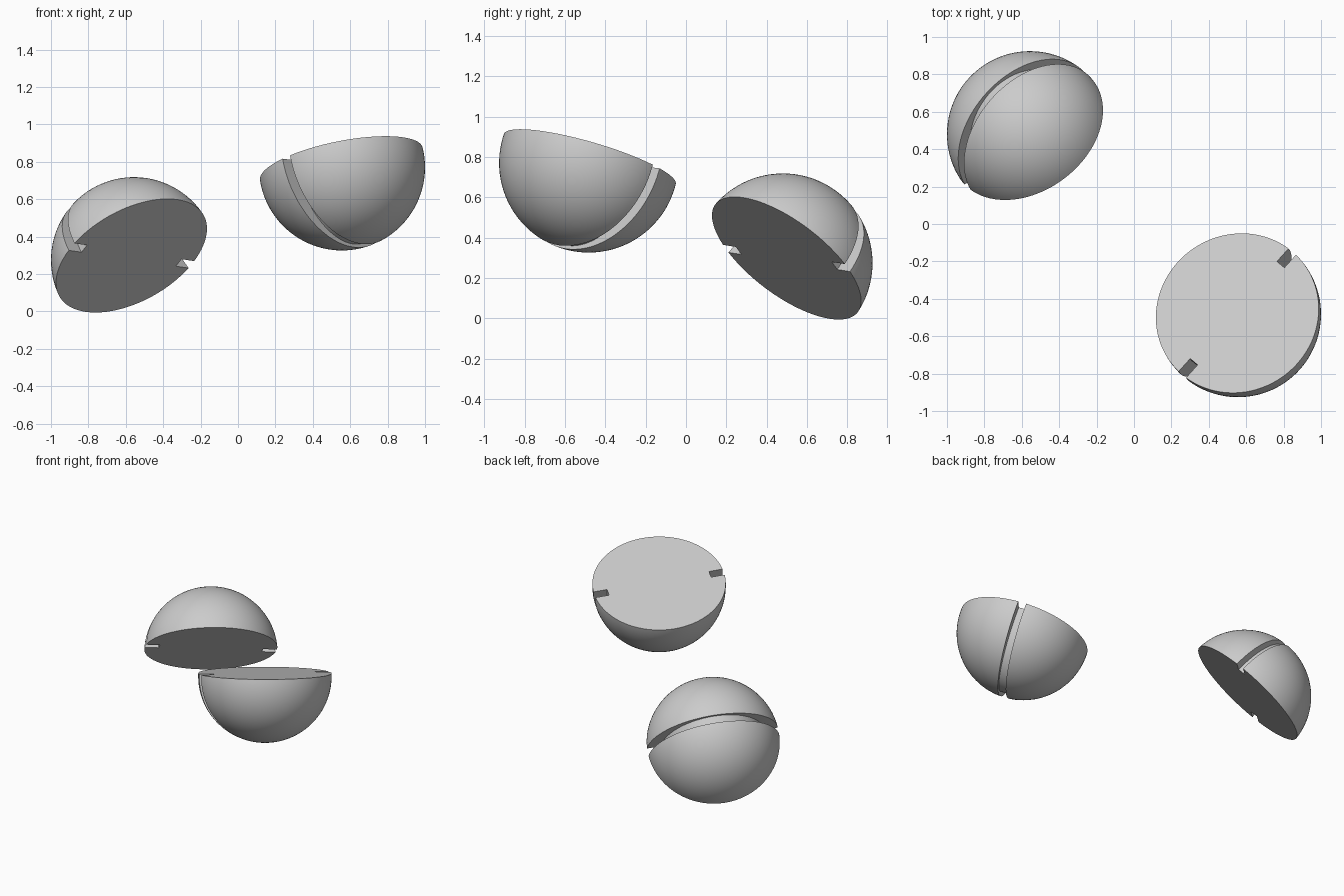
import bpy, bmesh, math
from mathutils import Vector, Matrix

if "Cube" in bpy.data.objects:
    bpy.data.objects.remove(bpy.data.objects["Cube"])

R = 0.444
GROOVE_WIDTH = 0.055

grey = bpy.data.materials.new("light grey")
grey.use_nodes = True
grey.diffuse_color = (0.6, 0.6, 0.6, 1)
grey.node_tree.nodes["Principled BSDF"].inputs["Base Color"].default_value = (0.6, 0.6, 0.6, 1)


def add_object(name, bm):
    mesh = bpy.data.meshes.new(name)
    bmesh.ops.recalc_face_normals(bm, faces=bm.faces)
    bm.to_mesh(mesh)
    bm.free()
    mesh.materials.append(grey)
    obj = bpy.data.objects.new(name, mesh)
    bpy.context.collection.objects.link(obj)
    return obj


def half_ball(name, cut):
    # ball sliced flat at the given height
    bm = bmesh.new()
    bmesh.ops.create_uvsphere(bm, u_segments=96, v_segments=48, radius=R)
    bmesh.ops.bisect_plane(bm, geom=bm.verts[:] + bm.edges[:] + bm.faces[:],
                           plane_co=(0, 0, cut), plane_no=(0, 0, 1), clear_outer=True)
    rim = [e for e in bm.edges if e.is_boundary]
    bmesh.ops.contextual_create(bm, geom=rim)
    return add_object(name, bm)


def ring_cutter():
    # ring whose inner edge is deep at the rim and shallow at the pole
    bm = bmesh.new()
    n = 96
    rings = []
    for i in range(n):
        a = math.tau * i / n
        c, s = math.cos(a), math.sin(a)
        h = GROOVE_WIDTH / 2
        section = [(0.35 * c, -h, 0.425 * s), (0.6 * c, -h, 0.6 * s),
                   (0.6 * c, h, 0.6 * s), (0.35 * c, h, 0.425 * s)]
        rings.append([bm.verts.new(p) for p in section])
    for i in range(n):
        p, q = rings[i], rings[(i + 1) % n]
        for j in range(4):
            k = (j + 1) % 4
            bm.faces.new((p[j], p[k], q[k], q[j]))
    cutter = add_object("groove_cutter", bm)
    cutter.hide_render = True
    return cutter


def grooved_half(name, centre, normal, along, cut):
    obj = half_ball(name, cut)
    cutter = ring_cutter()
    mod = obj.modifiers.new("groove", 'BOOLEAN')
    mod.operation = 'DIFFERENCE'
    mod.solver = 'EXACT'
    mod.object = cutter
    bpy.ops.object.select_all(action='DESELECT')
    obj.select_set(True)
    bpy.context.view_layer.objects.active = obj
    bpy.ops.object.modifier_apply(modifier=mod.name)
    bpy.data.objects.remove(cutter)
    bpy.ops.object.shade_smooth_by_angle(angle=math.radians(30))
    # stand the half in place: z along the flat face's normal, x along the groove
    z = Vector(normal).normalized()
    x = Vector(along)
    x = (x - z * x.dot(z)).normalized()
    y = z.cross(x)
    obj.matrix_world = Matrix.Translation(centre) @ Matrix((x, y, z)).transposed().to_4x4()


grooved_half("left_half", (0.556, -0.482, 0.77), (-0.19, 0.275, 0.943), (0.66, 0.74, -0.08), 0.02)
grooved_half("right_half", (-0.556, 0.48, 0.274), (0.41, -0.55, -0.727), (0.73, 0.67, -0.12), -0.033)
